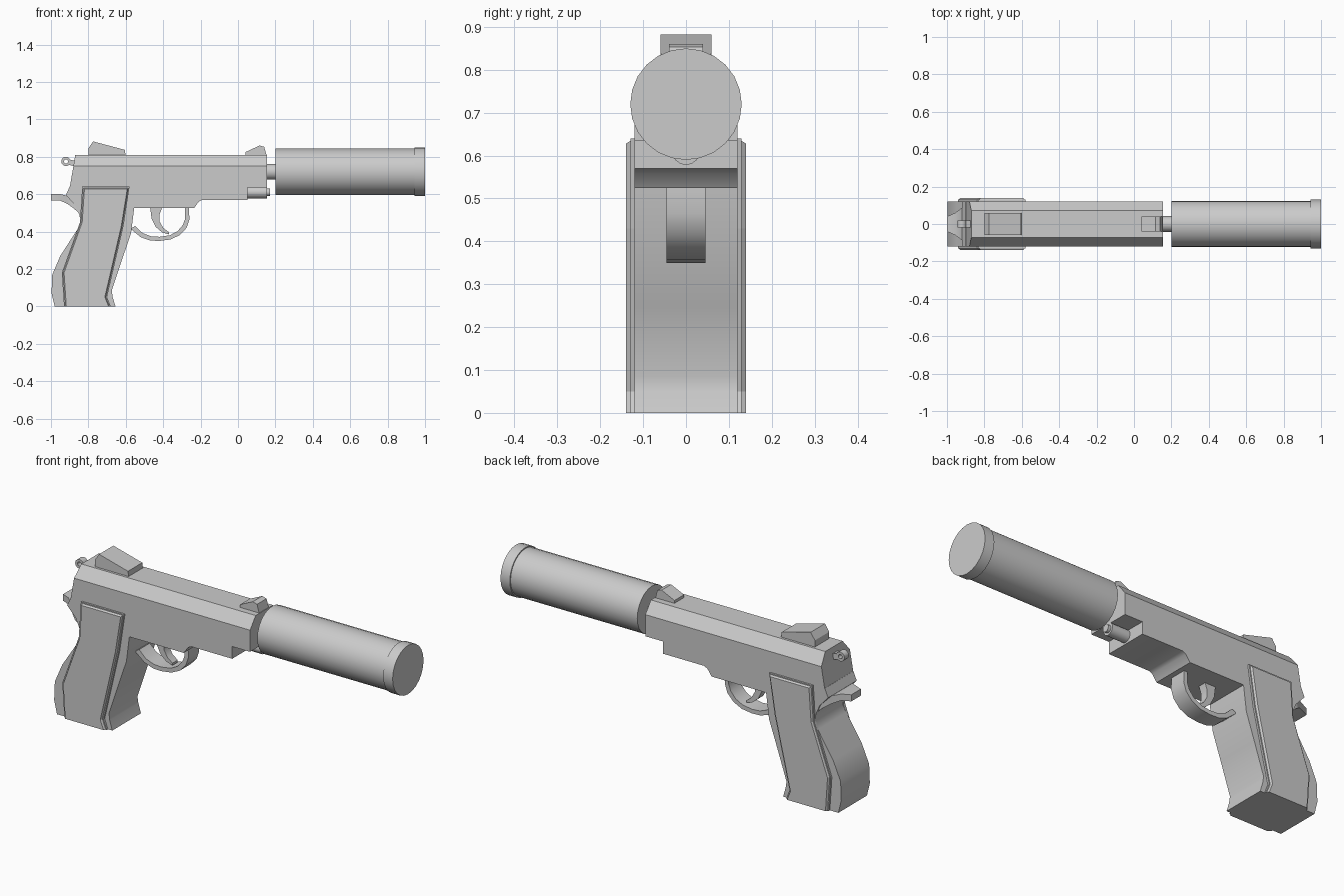
import bpy, math

if "Cube" in bpy.data.objects:
    bpy.data.objects.remove(bpy.data.objects["Cube"])

def mesh(name, verts, faces, smooth=False):
    me = bpy.data.meshes.new(name)
    me.from_pydata(verts, [], faces)
    ob = bpy.data.objects.new(name, me)
    bpy.context.collection.objects.link(ob)
    bpy.ops.object.select_all(action='DESELECT')
    ob.select_set(True)
    bpy.context.view_layer.objects.active = ob
    bpy.ops.object.mode_set(mode='EDIT')
    bpy.ops.mesh.select_all(action='SELECT')
    bpy.ops.mesh.normals_make_consistent(inside=False)
    bpy.ops.object.mode_set(mode='OBJECT')
    if smooth:
        bpy.ops.object.shade_smooth_by_angle(angle=math.radians(35))
    return ob

def loft(name, rings, smooth=False, closed=False):
    """Skin equal-length rings; cap the ends unless the rings form a closed loop."""
    n, m = len(rings[0]), len(rings)
    faces = [(i * n + j, i * n + (j + 1) % n, (i + 1) % m * n + (j + 1) % n, (i + 1) % m * n + j)
             for i in range(m if closed else m - 1) for j in range(n)]
    if not closed:
        faces += [tuple(range(n)), tuple(range((m - 1) * n, m * n))]
    return mesh(name, [v for r in rings for v in r], faces, smooth)

def prism(name, outline, half, smooth=False):
    return loft(name, [[(x, y, z) for x, z in outline] for y in (-half, half)], smooth)

def lathe_x(name, z, stations, sides=20):
    """Round part along x from (x, radius) stations."""
    return loft(name, [[(x, r * math.sin(2 * math.pi * k / sides), z + r * math.cos(2 * math.pi * k / sides))
                        for k in range(sides)] for x, r in stations], True)

def box_ring(x0, x1, half, z):
    return [(x0, -half, z), (x1, -half, z), (x1, half, z), (x0, half, z)]

# Slide with chamfered upper edges
loft("slide", [box_ring(-0.90, 0.155, 0.12, 0.635), box_ring(-0.88, 0.155, 0.12, 0.75),
               box_ring(-0.87, 0.155, 0.073, 0.81)])

# Frame and grip core
prism("frame", [(-0.90, 0.64), (0.05, 0.64), (0.05, 0.57), (-0.19, 0.57), (-0.21, 0.56), (-0.235, 0.525),
                (-0.555, 0.525), (-0.572, 0.39), (-0.62, 0.25), (-0.675, 0.085), (-0.67, 0.05), (-0.655, 0),
                (-0.98, 0), (-0.997, 0.07), (-0.993, 0.17), (-0.95, 0.27), (-0.86, 0.41), (-0.842, 0.45),
                (-0.848, 0.49), (-0.87, 0.54), (-0.92, 0.595)], 0.12, True)

# Stepped grip panels on both sides
def panel_ring(y, d):
    front = [(-0.58, 0.64), (-0.612, 0.43), (-0.70, 0.05), (-0.68, 0)]
    back = [(-0.93, 0), (-0.942, 0.18), (-0.845, 0.45), (-0.833, 0.64)]
    return ([(x - d, y, min(z, 0.64 - d)) for x, z in front] +
            [(x + d, y, min(z, 0.64 - d)) for x, z in back])

for side, s in (("near", -1), ("far", 1)):
    loft("grip_panel_" + side, [panel_ring(s * 0.115, 0), panel_ring(s * 0.13, 0),
                                panel_ring(s * 0.13, 0.006), panel_ring(s * 0.14, 0.012)])

# Sights
prism("rear_sight", [(-0.80, 0.80), (-0.60, 0.80), (-0.605, 0.837), (-0.775, 0.882), (-0.80, 0.845)], 0.06)
prism("front_sight", [(0.04, 0.80), (0.155, 0.80), (0.14, 0.853), (0.115, 0.86), (0.04, 0.825)], 0.04)

# Barrel, suppressor and guide rod
lathe_x("barrel", 0.72, [(0.14, 0.042), (0.21, 0.042)])
lathe_x("suppressor", 0.72, [(0.2, 0.124), (0.945, 0.124), (0.945, 0.13), (1.0, 0.13)], 24)
lathe_x("guide_rod", 0.61, [(0.04, 0.032), (0.155, 0.032), (0.155, 0.02), (0.17, 0.02)], 14)

# Trigger guard and trigger
guard = [(-0.575, 0.415, -0.55, 0.43), (-0.52, 0.37, -0.51, 0.392), (-0.47, 0.352, -0.465, 0.375),
         (-0.42, 0.35, -0.42, 0.372), (-0.36, 0.358, -0.365, 0.38), (-0.31, 0.382, -0.323, 0.402),
         (-0.275, 0.42, -0.295, 0.435), (-0.26, 0.465, -0.282, 0.47), (-0.262, 0.53, -0.284, 0.53)]
loft("trigger_guard", [[(a, -0.045, b), (a, 0.045, b), (c, 0.045, d), (c, -0.045, d)]
                       for a, b, c, d in guard], True)
prism("trigger", [(-0.47, 0.53), (-0.462, 0.47), (-0.44, 0.425), (-0.405, 0.395), (-0.37, 0.385),
                  (-0.37, 0.397), (-0.40, 0.42), (-0.42, 0.455), (-0.42, 0.49), (-0.405, 0.53)], 0.022, True)

# Hammer: ring spur on a short stem
ring = []
for k in range(12):
    a = 2 * math.pi * k / 12
    ring.append([(-0.92 + r * math.cos(a), y, 0.775 + r * math.sin(a))
                 for r, y in ((0.011, -0.018), (0.025, -0.018), (0.025, 0.018), (0.011, 0.018))])
loft("hammer_ring", ring, True, closed=True)
prism("hammer_stem", [(-0.90, 0.785), (-0.86, 0.775), (-0.86, 0.745), (-0.905, 0.757)], 0.018)

# Tapered beavertail behind the frame
tail = [(-1.0, 0.04, 0.567, 0.602), (-0.955, 0.06, 0.567, 0.602), (-0.915, 0.09, 0.55, 0.592),
        (-0.88, 0.112, 0.525, 0.565), (-0.84, 0.112, 0.49, 0.545)]
loft("beavertail", [[(x, -w, a), (x, w, a), (x, w, b), (x, -w, b)] for x, w, a, b in tail], True)
